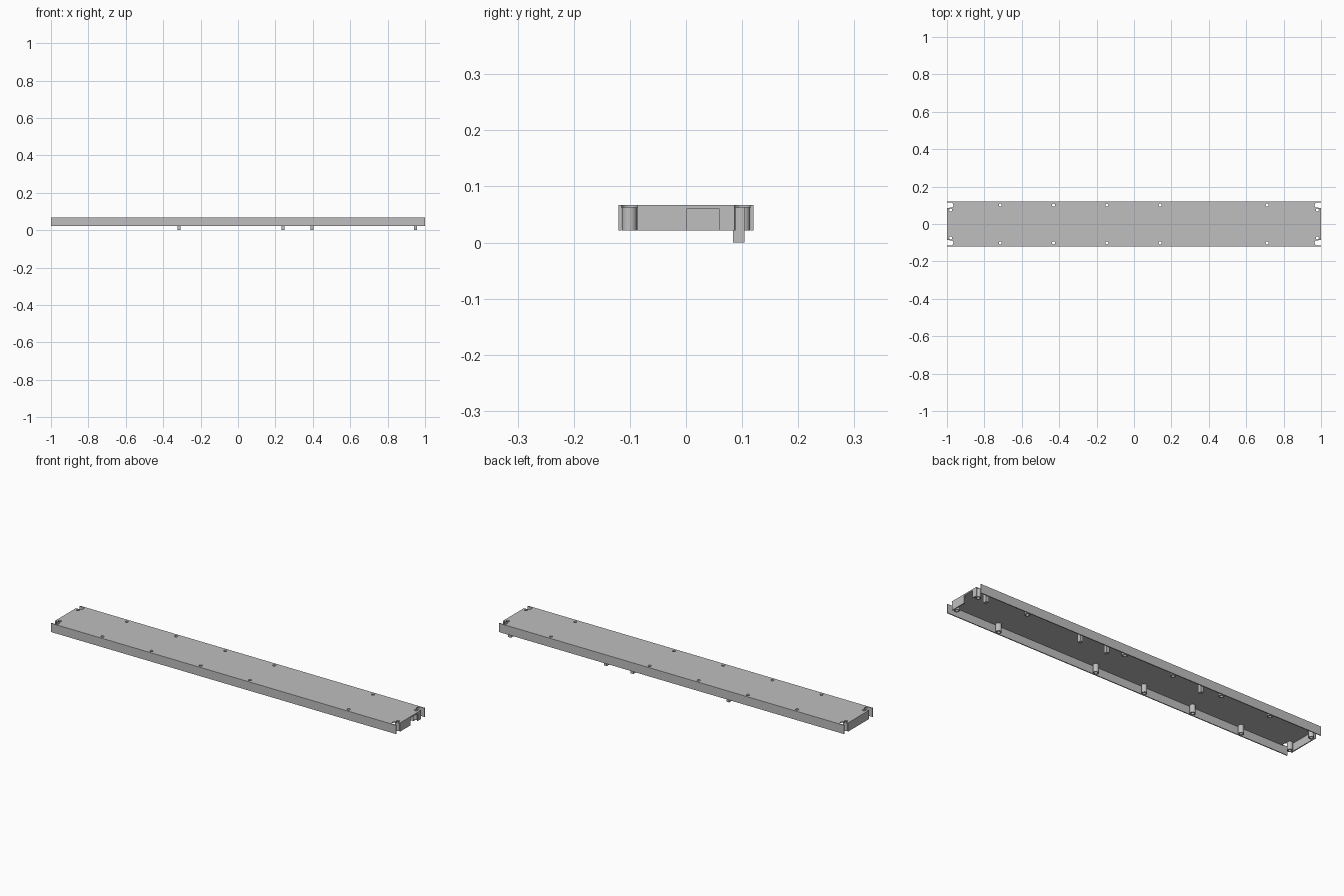
import bpy, bmesh
from math import sin, cos, pi

cube = bpy.data.objects.get("Cube")
if cube:
    bpy.data.objects.remove(cube)

BOTTOM, TOP, THICK = 0.021, 0.067, 0.005
HALF_Y = 0.12
UNDER = TOP - THICK

metal = bpy.data.materials.new("plain grey")
metal.use_nodes = True
GREY = (0.52, 0.52, 0.52, 1)
metal.diffuse_color = GREY
metal.node_tree.nodes["Principled BSDF"].inputs["Base Color"].default_value = GREY


def finish(name, bm):
    bmesh.ops.recalc_face_normals(bm, faces=bm.faces)
    mesh = bpy.data.meshes.new(name)
    bm.to_mesh(mesh)
    bm.free()
    mesh.materials.append(metal)
    obj = bpy.data.objects.new(name, mesh)
    bpy.context.collection.objects.link(obj)
    return obj


def prism(bm, outline, z0, z1):
    face = bm.faces.new([bm.verts.new((x, y, z0)) for x, y in outline])
    out = bmesh.ops.extrude_face_region(bm, geom=[face])
    verts = [g for g in out["geom"] if isinstance(g, bmesh.types.BMVert)]
    bmesh.ops.translate(bm, vec=(0, 0, z1 - z0), verts=verts)


def box(name, x0, x1, y0, y1, z0, z1):
    bm = bmesh.new()
    prism(bm, [(x0, y0), (x1, y0), (x1, y1), (x0, y1)], z0, z1)
    return finish(name, bm)


def ring(x, y, r, n=24):
    return [(x + r * cos(2 * pi * i / n), y + r * sin(2 * pi * i / n)) for i in range(n)]


def cut(obj, cutter):
    mod = obj.modifiers.new("cut", "BOOLEAN")
    mod.operation, mod.solver, mod.object = "DIFFERENCE", "EXACT", cutter
    bpy.context.view_layer.objects.active = obj
    bpy.ops.object.modifier_apply(modifier=mod.name)
    bpy.data.objects.remove(cutter)


def tube(name, x, y, outer, inner):
    bm = bmesh.new()
    loops = [[bm.verts.new((px, py, z)) for px, py in ring(x, y, r)]
             for r, z in ((outer, UNDER), (outer, BOTTOM), (inner, BOTTOM), (inner, UNDER))]
    n = len(loops[0])
    for a, b in zip(loops, loops[1:]):
        for i in range(n):
            j = (i + 1) % n
            bm.faces.new((a[i], a[j], b[j], b[i]))
    obj = finish(name, bm)
    for o in bpy.context.selected_objects:
        o.select_set(False)
    obj.select_set(True)
    bpy.context.view_layer.objects.active = obj
    bpy.ops.object.shade_smooth_by_angle()


# Fixing positions
holes = [(x, s * 0.101) for x in (-0.715, -0.43, -0.145, 0.14, 0.712) for s in (-1, 1)]
corner_holes = [(sx * 0.98, sy * 0.075) for sx in (-1, 1) for sy in (-1, 1)]

# Deck with drilled holes and rounded corner reliefs
deck = box("deck", -1, 1, -HALF_Y, HALF_Y, UNDER, TOP)
bm = bmesh.new()
for x, y in holes + corner_holes:
    prism(bm, ring(x, y, 0.008), UNDER - 0.01, TOP + 0.01)
for sx in (-1, 1):
    for sy in (-1, 1):
        r = 0.0145
        arc = [(0.98 - r * sin(pi * i / 12), 0.1005 + r * cos(pi * i / 12)) for i in range(13)]
        outline = [(1.02, 0.1005 + r)] + arc + [(1.02, 0.1005 - r)]
        prism(bm, [(sx * x, sy * y) for x, y in outline], UNDER - 0.01, TOP + 0.01)
cut(deck, finish("deck_cutter", bm))

# Long side walls
for name, s in (("front_wall", -1), ("back_wall", 1)):
    y0, y1 = sorted((s * HALF_Y, s * (HALF_Y - THICK)))
    box(name, -1, 1, y0, y1, BOTTOM, UNDER)

# End flanges, the left one with a slot
for name, s in (("right_flange", -1), ("left_flange", 1)):
    x0, x1 = sorted((s, s * (1 - THICK)))
    flange = box(name, x0, x1, -0.086, 0.086, BOTTOM, UNDER)
    if s > 0:
        cut(flange, box("slot_cutter", 0.9, 1.1, 0.001, 0.06, BOTTOM - 0.01, 0.06))

# Hollow bosses beneath the holes
for i, (x, y) in enumerate(holes + corner_holes):
    tube(f"boss_{i + 1}", x, y, 0.0135, 0.008)

# Locating pegs along the back
for i, x in enumerate((-0.315, 0.24, 0.395, 0.95)):
    box(f"peg_{i + 1}", x - 0.008, x + 0.008, 0.084, 0.104, 0, UNDER)
